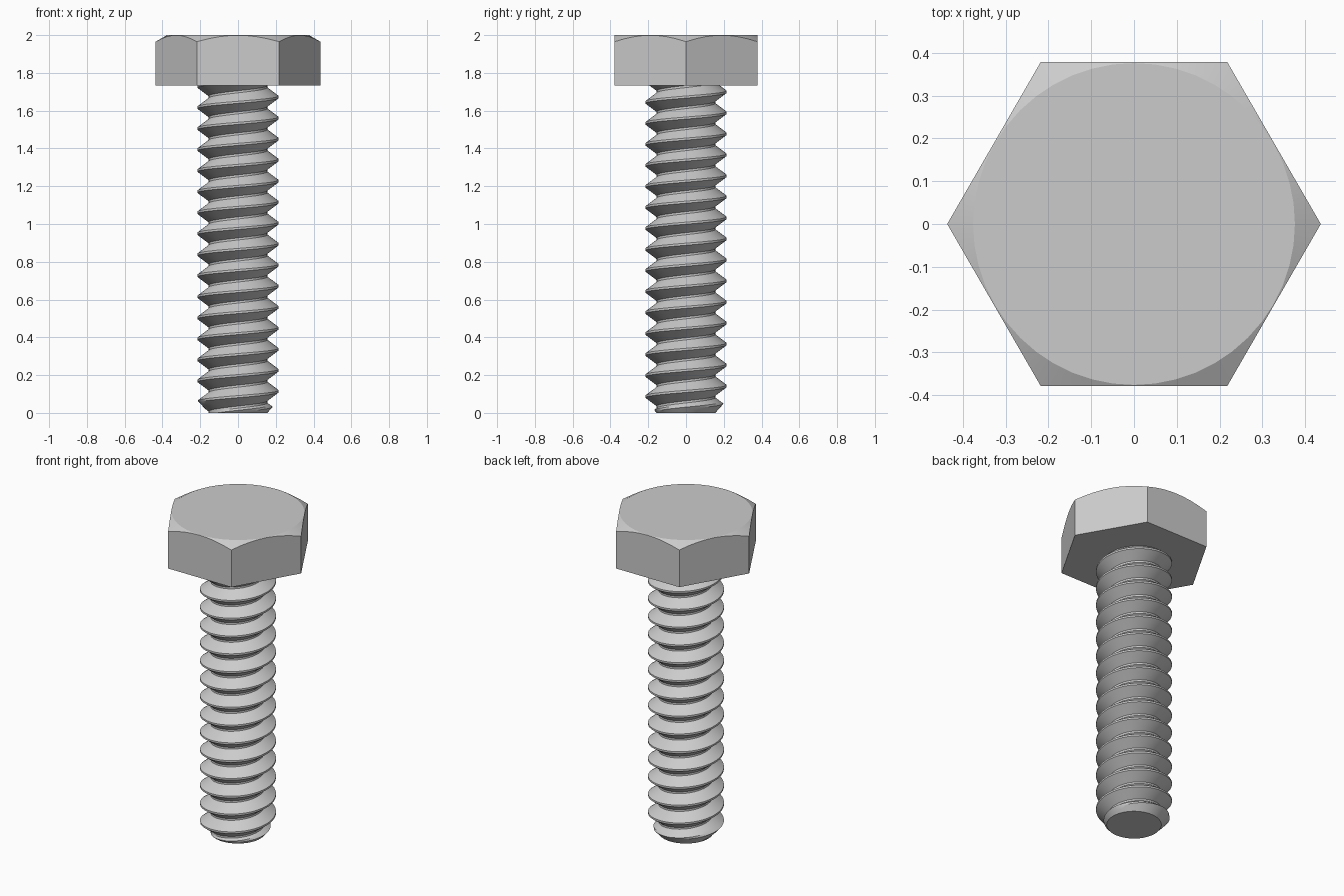
import bpy, bmesh, math

cube = bpy.data.objects.get("Cube")
if cube:
    bpy.data.objects.remove(cube)

steel = bpy.data.materials.new("grey steel")
steel.use_nodes = True
GREY = (0.6, 0.6, 0.6, 1)
steel.diffuse_color = GREY
steel.node_tree.nodes["Principled BSDF"].inputs["Base Color"].default_value = GREY


def finish(bm, name, angle):
    bmesh.ops.remove_doubles(bm, verts=bm.verts, dist=0.0002)
    bmesh.ops.recalc_face_normals(bm, faces=bm.faces)
    mesh = bpy.data.meshes.new(name)
    bm.to_mesh(mesh)
    bm.free()
    mesh.materials.append(steel)
    obj = bpy.data.objects.new(name, mesh)
    bpy.context.collection.objects.link(obj)
    bpy.ops.object.select_all(action="DESELECT")
    obj.select_set(True)
    bpy.context.view_layer.objects.active = obj
    bpy.ops.object.shade_smooth_by_angle(angle=math.radians(angle))


def bridge(bm, low, high):
    n = len(low)
    for i in range(n):
        k = (i + 1) % n
        bm.faces.new((low[i], low[k], high[k], high[i]))


# Hexagonal head: straight sides cut by a shallow cone at the top
TOP, UNDER, FLAT = 2.0, 1.733, 0.378
SEGMENTS = 48
bm = bmesh.new()
bottom, rim, disc = [], [], []
for i in range(SEGMENTS):
    a = 2 * math.pi * i / SEGMENTS
    r = FLAT / math.cos(a % (math.pi / 3) - math.pi / 6)
    c, s = math.cos(a), math.sin(a)
    bottom.append(bm.verts.new((r * c, r * s, UNDER)))
    rim.append(bm.verts.new((r * c, r * s, TOP - 0.001 - (r - FLAT) * 0.58)))
    disc.append(bm.verts.new(((FLAT - 0.002) * c, (FLAT - 0.002) * s, TOP)))
bridge(bm, bottom, rim)
bridge(bm, rim, disc)
bm.faces.new(disc)
bm.faces.new(bottom[::-1])
finish(bm, "hex_head", 15)

# Threaded shank: right-handed helix with a chamfered lower end
PITCH, MAJOR, MINOR, PHASE = 0.1113, 0.215, 0.155, 0.114
CREST, ROOT = 0.05, 0.45           # half crest and start of root, in pitches
STEPS = (-0.45, -0.35, -0.25, -0.15, -0.05, 0.05, 0.15, 0.25, 0.35, 0.45)
SHANK_TOP = UNDER + 0.01


def thread_radius(z, a):
    u = (z - PHASE) / PITCH - a / (2 * math.pi)
    d = abs(u - round(u))
    t = min(max((d - CREST) / (ROOT - CREST), 0), 1)
    return min(MAJOR + (MINOR - MAJOR) * t, MINOR + 0.9 * z)


bm = bmesh.new()
columns = []
for i in range(SEGMENTS):
    a = 2 * math.pi * i / SEGMENTS
    column = []
    for turn in range(-4, 18):
        for step in STEPS:
            z = PHASE + PITCH * (turn + step + a / (2 * math.pi))
            z = min(max(z, 0), SHANK_TOP)
            r = thread_radius(z, a)
            column.append(bm.verts.new((r * math.cos(a), r * math.sin(a), z)))
    columns.append(column)
for i in range(SEGMENTS):
    here = columns[i]
    # The last column meets the first one a full turn higher
    there = columns[i + 1] if i + 1 < SEGMENTS else columns[0][len(STEPS):]
    for j in range(len(there) - 1):
        bm.faces.new((here[j], there[j], there[j + 1], here[j + 1]))
bmesh.ops.remove_doubles(bm, verts=bm.verts, dist=0.0002)
bmesh.ops.holes_fill(bm, edges=[e for e in bm.edges if e.is_boundary], sides=0)
finish(bm, "threaded_shank", 25)
